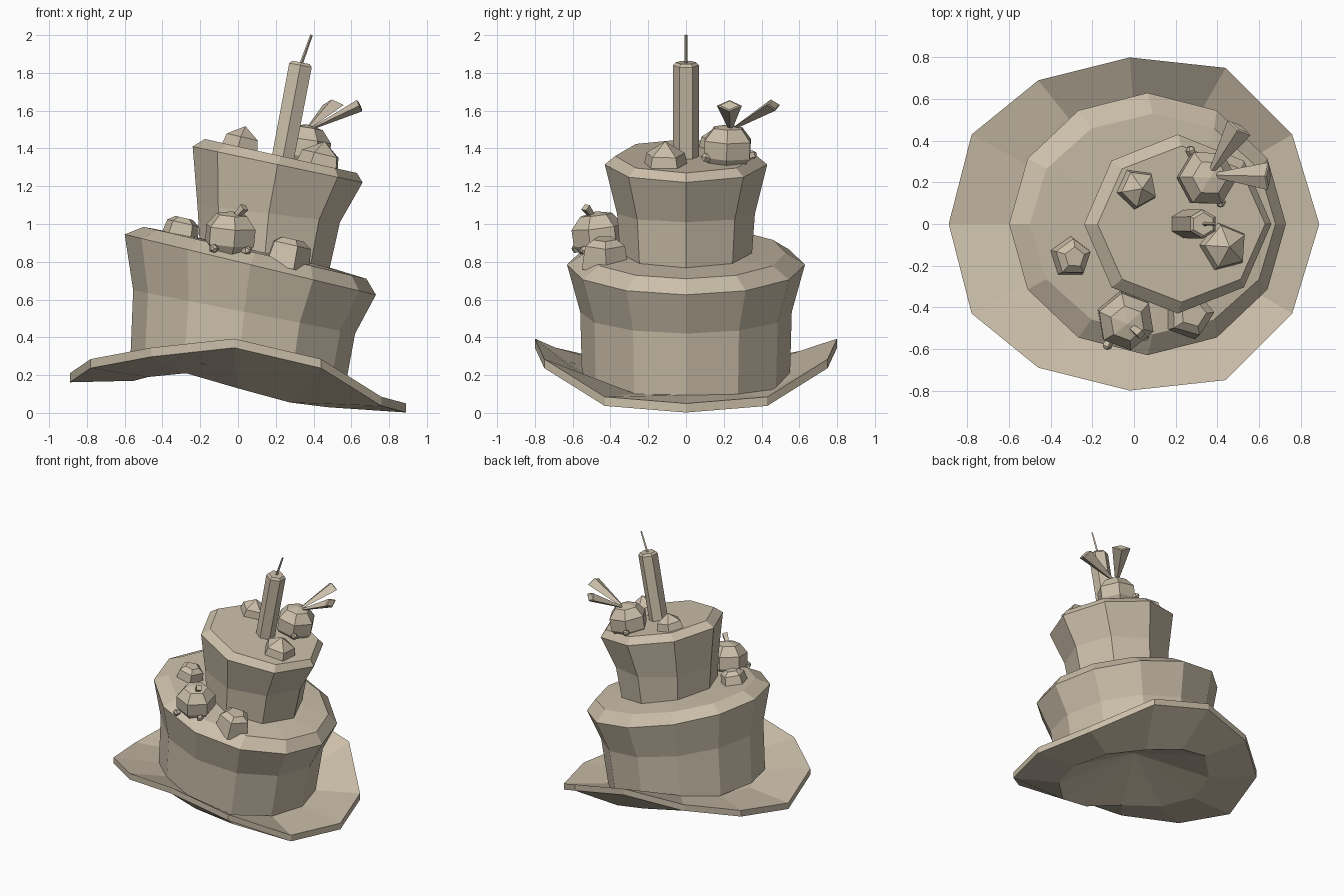
import bpy, bmesh, math
from mathutils import Vector

if "Cube" in bpy.data.objects:
    bpy.data.objects.remove(bpy.data.objects["Cube"])

tan = bpy.data.materials.new("warm tan")
tan.diffuse_color = (0.60, 0.52, 0.40, 1)
tan.use_nodes = True
tan.node_tree.nodes["Principled BSDF"].inputs["Base Color"].default_value = tan.diffuse_color


def loft(name, rings):
    """Bridge matching rings of points into a closed flat-faced solid."""
    bm = bmesh.new()
    loops = [[bm.verts.new(p) for p in ring] for ring in rings]
    n = len(loops[0])
    for a, b in zip(loops, loops[1:]):
        for i in range(n):
            j = (i + 1) % n
            bm.faces.new((a[i], a[j], b[j], b[i]))
    bm.faces.new(loops[0][::-1])
    bm.faces.new(loops[-1])
    bmesh.ops.recalc_face_normals(bm, faces=bm.faces)
    me = bpy.data.meshes.new(name)
    bm.to_mesh(me)
    bm.free()
    me.materials.append(tan)
    ob = bpy.data.objects.new(name, me)
    bpy.context.collection.objects.link(ob)
    return ob


def tilted_ring(n, left, right, ry):
    """Ellipse in a plane sloping from the left (x, z) to the right (x, z)."""
    pts = []
    for i in range(n):
        a = 2 * math.pi * i / n
        t = (1 + math.cos(a)) / 2
        pts.append((left[0] + t * (right[0] - left[0]), ry * math.sin(a),
                    left[1] + t * (right[1] - left[1])))
    return pts


def turned(name, base, axis, profile, n, spin=0.0, flat=1.0):
    """Lathe a (height, radius) profile around an axis; flat squashes one side."""
    q = Vector(axis).to_track_quat('Z', 'Y')
    rings = []
    for h, r in profile:
        ring = []
        for i in range(n):
            a = spin + 2 * math.pi * i / n
            ring.append(Vector(base) + q @ Vector((r * math.cos(a), flat * r * math.sin(a), h)))
        rings.append(ring)
    return loft(name, rings)


def mirrored(half):
    """Complete a half ring (right tip to left tip) across the y = 0 plane."""
    return half + [(x, -y, z) for x, y, z in half[-2:0:-1]]


def raised(pts, dz):
    return [(x, y, z + dz) for x, y, z in pts]


# Curled hat brim with a hollow underside
outer = [(0.89, 0, 0.05), (0.76, 0.43, 0.085), (0.44, 0.75, 0.285), (-0.02, 0.80, 0.393),
         (-0.46, 0.69, 0.345), (-0.78, 0.43, 0.285), (-0.89, 0, 0.21)]
inner_z = [0.025, 0.03, 0.055, 0.13, 0.21, 0.19, 0.17]
inner = [(0.55 * math.cos(k * math.pi / 6), 0.53 * math.sin(k * math.pi / 6), z)
         for k, z in enumerate(inner_z)]
centre = [(0.02 * x, 0.02 * y, 0.33) for x, y, z in inner]
loft("brim", [mirrored(r) for r in
              (centre, inner, raised(outer, -0.048), outer, raised(inner, 0.07),
               raised(centre, 0.07))])

# Two leaning tiers
loft("lower_tier", [tilted_ring(12, (-0.01, 0.42), (0.01, 0.42), 0.01),
                    tilted_ring(12, (-0.57, 0.28), (0.555, 0.07), 0.55),
                    tilted_ring(12, (-0.555, 0.65), (0.62, 0.42), 0.56),
                    tilted_ring(12, (-0.60, 0.945), (0.73, 0.625), 0.63),
                    tilted_ring(12, (-0.50, 0.985), (0.68, 0.71), 0.53),
                    tilted_ring(12, (-0.22, 0.93), (0.50, 0.765), 0.34)])
loft("upper_tier", [tilted_ring(8, (-0.20, 0.85), (0.475, 0.72), 0.345),
                    tilted_ring(8, (-0.215, 1.10), (0.54, 1.01), 0.365),
                    tilted_ring(8, (-0.24, 1.41), (0.66, 1.22), 0.43),
                    tilted_ring(8, (-0.175, 1.45), (0.63, 1.27), 0.375)])

# Candle and wick
turned("candle", (0.23, 0, 1.31), (0.19, 0, 1), [(0, 0.068), (0.54, 0.07), (0.555, 0.055)], 6)
turned("wick", (0.335, 0, 1.85), (0.36, 0, 1), [(0, 0.009), (0.16, 0.007)], 4)

# Five-sided sweets: position, radius, height, top radius, shoulder height
up = (0.23, 0, 1)
for k, (pos, r, h, top, sh) in enumerate([((0.01, 0.17, 1.39), 0.105, 0.13, 0.002, 0.55),
                                          ((0.425, -0.11, 1.29), 0.125, 0.15, 0.002, 0.55),
                                          ((-0.31, -0.16, 0.925), 0.105, 0.11, 0.05, 0.75),
                                          ((0.25, -0.43, 0.77), 0.13, 0.155, 0.065, 0.8)]):
    turned("sweet_%d" % (k + 1), pos, up,
           [(0, r), (sh * h, 0.85 * r), (h, top)], 5, 0.5 + k)

# Faceted round fruits
fruit = [(-0.12, 0.09), (-0.055, 0.138), (0.035, 0.14), (0.10, 0.085), (0.118, 0.002)]
turned("top_fruit", (0.35, 0.22, 1.41), (0.15, 0.03, 1), fruit, 6, 0.3)
turned("front_fruit", (-0.04, -0.465, 0.95), (0.08, -0.12, 1), fruit, 6, 0.1)
turned("front_fruit_stem", (-0.02, -0.49, 1.03), (0.65, -0.5, 0.7),
       [(0, 0.016), (0.09, 0.026)], 4, 0.6)

# Flared leaves on the top fruit
leaf = [(0, 0.012), (0.28, 0.066), (0.285, 0.05)]
turned("leaf_right", (0.39, 0.235, 1.505), (0.24, -0.005, 0.115), leaf, 4, 0, 0.5)
turned("leaf_back", (0.37, 0.25, 1.505), (0.14, 0.22, 0.13), leaf, 4, 0, 0.5)

# Small nubs beside the fruits
for k, (pos, axis) in enumerate([((0.28, 0.33, 1.36), (-0.3, 1, 0.3)),
                                 ((0.41, 0.125, 1.345), (0.3, -1, 0.3)),
                                 ((-0.12, -0.56, 0.87), (-0.4, -1, 0)),
                                 ((0.03, -0.525, 0.86), (0.6, -0.5, 0))]):
    turned("nub_%d" % (k + 1), pos, axis, [(0, 0.02), (0.03, 0.025), (0.045, 0.01)], 5)
